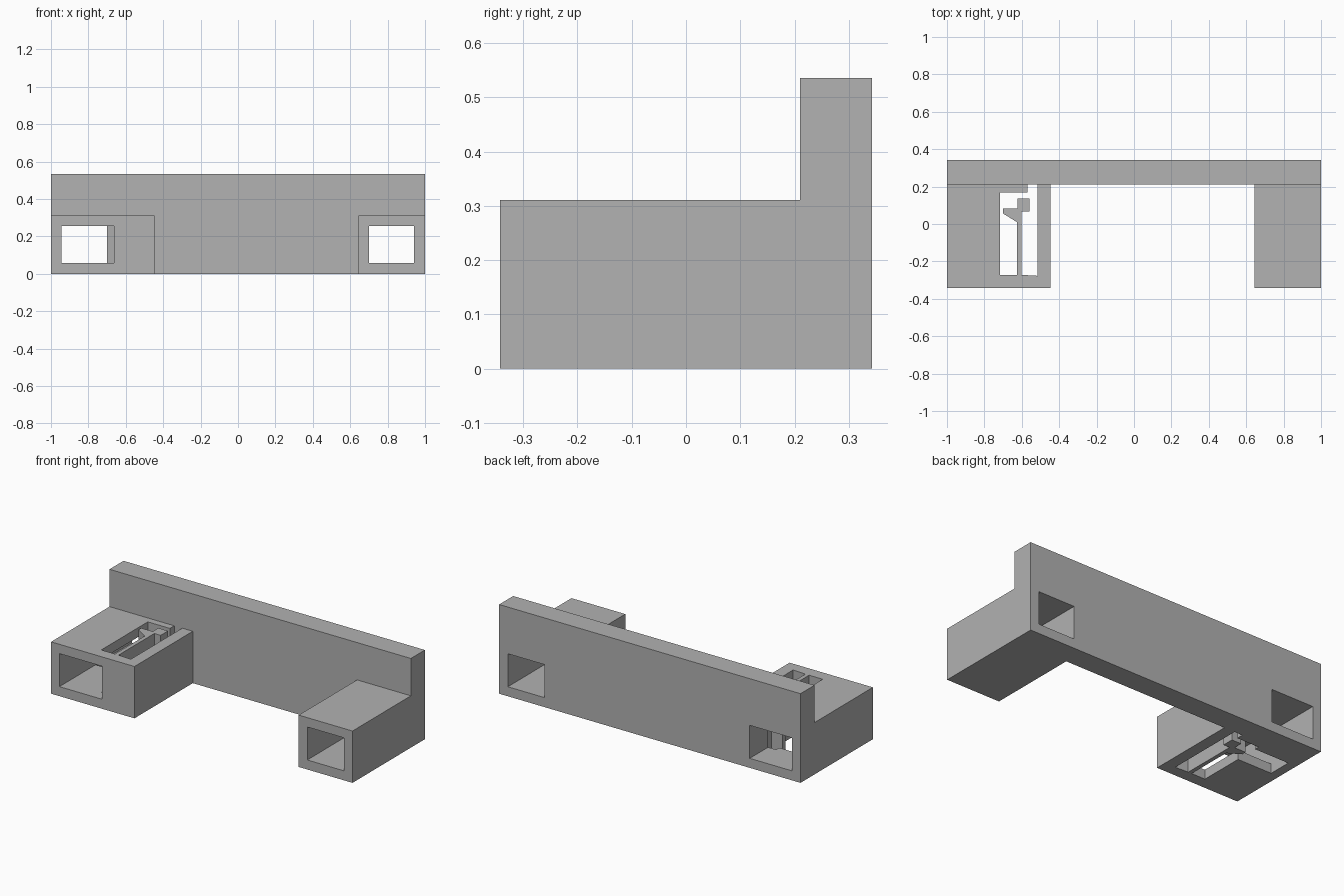
import bpy
import bmesh

# Remove the default cube
if "Cube" in bpy.data.objects:
    bpy.data.objects.remove(bpy.data.objects["Cube"], do_unlink=True)

grey = bpy.data.materials.new("plain grey")
grey.use_nodes = True
colour = (0.445, 0.445, 0.445, 1)
grey.diffuse_color = colour
grey.node_tree.nodes["Principled BSDF"].inputs["Base Color"].default_value = colour


def prism(name, outline, z0, z1):
    """Extrude a plan outline from z0 up to z1."""
    bm = bmesh.new()
    face = bm.faces.new([bm.verts.new((x, y, z0)) for x, y in outline])
    out = bmesh.ops.extrude_face_region(bm, geom=[face])
    top = [v for v in out["geom"] if isinstance(v, bmesh.types.BMVert)]
    bmesh.ops.translate(bm, verts=top, vec=(0, 0, z1 - z0))
    bmesh.ops.recalc_face_normals(bm, faces=bm.faces)
    mesh = bpy.data.meshes.new(name)
    bm.to_mesh(mesh)
    bm.free()
    mesh.materials.append(grey)
    obj = bpy.data.objects.new(name, mesh)
    bpy.context.collection.objects.link(obj)
    return obj


def rect(x0, x1, y0, y1):
    return [(x0, y0), (x1, y0), (x1, y1), (x0, y1)]


def cut(target, cutter):
    """Subtract the cutter and delete it."""
    mod = target.modifiers.new("cut", "BOOLEAN")
    mod.operation = "DIFFERENCE"
    mod.solver = "EXACT"
    mod.object = cutter
    bpy.context.view_layer.objects.active = target
    bpy.ops.object.modifier_apply(modifier=mod.name)
    bpy.data.objects.remove(cutter, do_unlink=True)


HALF, WALL, TOP, STEP = 0.343, 0.21, 0.535, 0.311

# Body: back wall with two forward arms
body = prism("bracket_body", [
    (-1, -HALF), (-0.447, -HALF), (-0.447, WALL), (0.643, WALL),
    (0.643, -HALF), (1, -HALF), (1, HALF), (-1, HALF)], 0, TOP)
cut(body, prism("arm_step", rect(-1.2, 1.2, -0.6, WALL), STEP, 0.8))

# Square tunnels through both arms and the wall
for x0, x1 in ((-0.945, -0.663), (0.70, 0.942)):
    cut(body, prism("tunnel", rect(x0, x1, -0.6, 0.6), 0.057, 0.255))

# Vertical latch slot through the right arm
cut(body, prism("latch_slot", [
    (-0.717, -0.272), (-0.602, -0.272), (-0.517, -0.277), (-0.517, WALL),
    (-0.57, WALL), (-0.57, 0.169), (-0.717, 0.169)], -0.2, STEP + 0.001))

# Opening in the floor beside the slot
cut(body, prism("floor_opening", rect(-0.945, -0.70, 0.0, 0.14), -0.2, 0.1))

# Flexible latch with hook and tooth, rooted in the front of the arm
prism("spring_latch", [
    (-0.626, -0.29), (-0.602, -0.29), (-0.602, 0.067), (-0.56, 0.067),
    (-0.56, 0.137), (-0.624, 0.137), (-0.624, 0.083), (-0.70, 0.083),
    (-0.70, 0.056), (-0.626, 0.01)], 0, STEP)
